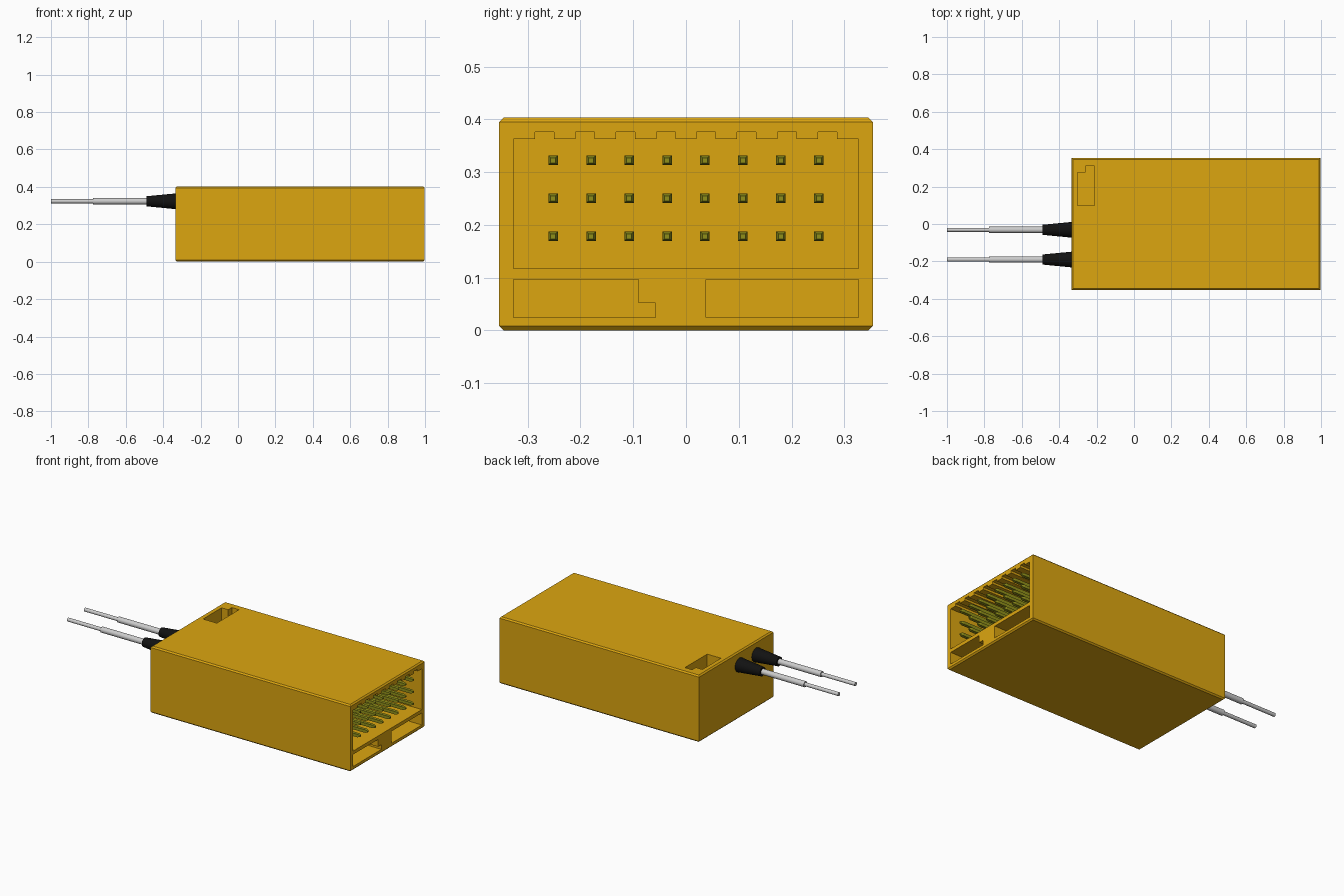
import bpy, bmesh, math
from mathutils import Vector

if "Cube" in bpy.data.objects:
    bpy.data.objects.remove(bpy.data.objects["Cube"])


def material(name, rgb):
    m = bpy.data.materials.new(name)
    m.diffuse_color = (*rgb, 1)
    m.use_nodes = True
    m.node_tree.nodes["Principled BSDF"].inputs["Base Color"].default_value = m.diffuse_color
    return m


YELLOW = material("yellow_plastic", (0.72, 0.38, 0.005))
BLACK = material("black_rubber", (0.006, 0.006, 0.006))
OLIVE = material("olive_metal", (0.28, 0.28, 0.01))


def finish(name, bm, mat=None, smooth=False):
    bmesh.ops.recalc_face_normals(bm, faces=bm.faces)
    me = bpy.data.meshes.new(name)
    bm.to_mesh(me)
    bm.free()
    ob = bpy.data.objects.new(name, me)
    bpy.context.collection.objects.link(ob)
    if mat:
        me.materials.append(mat)
    if smooth:
        bpy.ops.object.select_all(action='DESELECT')
        bpy.context.view_layer.objects.active = ob
        ob.select_set(True)
        bpy.ops.object.shade_smooth_by_angle(angle=math.radians(35))
    return ob


def loft_x(bm, sections, sides, y, z):
    """Skin (x, radius) sections along x around the axis at y, z."""
    rings = []
    for x, r in sections:
        angles = [2 * math.pi * (i + 0.5) / sides for i in range(sides)]
        rings.append([bm.verts.new((x, y + r * math.cos(a), z + r * math.sin(a)))
                      for a in angles])
    for a, b in zip(rings, rings[1:]):
        for i in range(sides):
            j = (i + 1) % sides
            bm.faces.new((a[i], a[j], b[j], b[i]))
    bm.faces.new(rings[0])
    bm.faces.new(rings[-1])


def carve(body, name, outline, direction):
    """Extrude an outline along direction and subtract it from the body."""
    bm = bmesh.new()
    face = bm.faces.new([bm.verts.new(p) for p in outline])
    new = bmesh.ops.extrude_face_region(bm, geom=[face])["geom"]
    if face.is_valid and len(bm.faces) == len(outline) + 1:
        bm.faces.new([v for v in bm.verts][:len(outline)])
    bmesh.ops.translate(bm, vec=Vector(direction),
                        verts=[v for v in new if isinstance(v, bmesh.types.BMVert)])
    cutter = finish(name, bm, YELLOW)
    cutter.hide_render = True
    mod = body.modifiers.new(name, 'BOOLEAN')
    mod.operation, mod.solver, mod.object = 'DIFFERENCE', 'EXACT', cutter
    bpy.context.view_layer.objects.active = body
    bpy.ops.object.modifier_apply(modifier=mod.name)
    bpy.data.objects.remove(cutter, do_unlink=True)


# Housing: box with small chamfers round the top and bottom faces
X0, X1, HY, H = -0.335, 0.998, 0.354, 0.403
bm = bmesh.new()
bmesh.ops.create_cube(bm, size=1)
for v in bm.verts:
    v.co = ((X0 + X1) / 2 + v.co.x * (X1 - X0), v.co.y * 2 * HY, (v.co.z + 0.5) * H)
rims = [e for e in bm.edges if abs(e.verts[0].co.z - e.verts[1].co.z) < 1e-4]
bmesh.ops.bevel(bm, geom=rims, offset=0.008, segments=1, affect='EDGES')
housing = finish("housing", bm, YELLOW)

# Connector bay with eight keying notches along its top edge
bay = [(-0.327, 0.117), (0.327, 0.117), (0.327, 0.363)]
for i in reversed(range(8)):
    c = (i - 3.5) * 0.0766
    bay += [(c + 0.018, 0.363), (c + 0.018, 0.376), (c - 0.018, 0.376), (c - 0.018, 0.363)]
bay.append((-0.327, 0.363))

# Two lower ports, the left one with a step
left_port = [(-0.327, 0.024), (-0.058, 0.024), (-0.058, 0.052),
             (-0.09, 0.052), (-0.09, 0.096), (-0.327, 0.096)]
right_port = [(0.038, 0.024), (0.327, 0.024), (0.327, 0.096), (0.038, 0.096)]
DEPTH = 0.25
for name, shape in (("bay_cutter", bay), ("left_port_cutter", left_port),
                    ("right_port_cutter", right_port)):
    carve(housing, name, [(X1 + 0.05, y, z) for y, z in shape], (-DEPTH - 0.05, 0, 0))

# Button recess in the top
recess = [(-0.302, 0.098), (-0.21, 0.098), (-0.21, 0.31),
          (-0.258, 0.31), (-0.258, 0.275), (-0.302, 0.275)]
carve(housing, "recess_cutter", [(x, y, H + 0.05) for x, y in recess], (0, 0, -0.125))

# Grid of square pins with tapered tips
R2 = math.sqrt(2)
bm = bmesh.new()
for col in range(8):
    for z in (0.178, 0.25, 0.322):
        loft_x(bm, [(X1 - DEPTH - 0.01, 0.009 * R2), (0.98, 0.009 * R2), (0.994, 0.0045 * R2)],
               4, (col - 3.5) * 0.072, z)
finish("pins", bm, OLIVE)

# Two antennas: rubber boot, sleeved cable, thin bare tip
for side, y in (("left", -0.19), ("right", -0.031)):
    bm = bmesh.new()
    loft_x(bm, [(X0 + 0.01, 0.043), (-0.49, 0.027)], 32, y, 0.323)
    finish(side + "_boot", bm, BLACK, True)
    bm = bmesh.new()
    loft_x(bm, [(-0.48, 0.017), (-0.775, 0.017), (-0.775, 0.011), (-1.0, 0.011)], 24, y, 0.323)
    finish(side + "_antenna_cable", bm, None, True)
